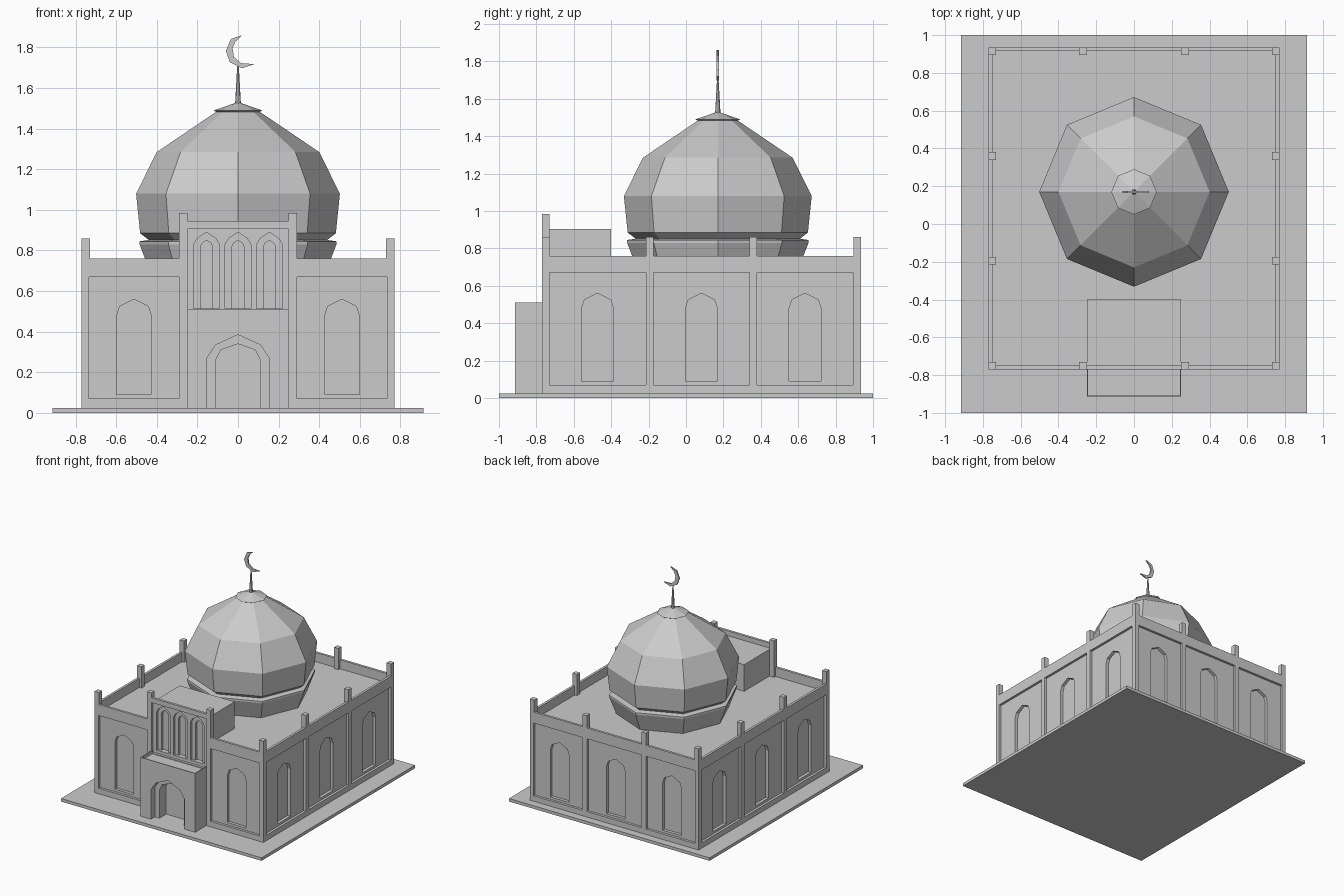
import bpy, bmesh, math

if "Cube" in bpy.data.objects:
    bpy.data.objects.remove(bpy.data.objects["Cube"])

X, Y0, Y1 = 0.77, -0.77, 0.935          # outer faces of the hall
FLOOR, ROOF, TOP = 0.025, 0.685, 0.76


def finish(name, bm):
    bmesh.ops.recalc_face_normals(bm, faces=bm.faces)
    me = bpy.data.meshes.new(name)
    bm.to_mesh(me)
    bm.free()
    ob = bpy.data.objects.new(name, me)
    bpy.context.collection.objects.link(ob)
    return ob


def add_loft(bm, a, b):
    """Closed solid between two matching rings of points."""
    a = [bm.verts.new(p) for p in a]
    b = [bm.verts.new(p) for p in b]
    n = len(a)
    for i in range(n):
        bm.faces.new((a[i], a[(i + 1) % n], b[(i + 1) % n], b[i]))
    bm.faces.new(a)
    bm.faces.new(b)


def add_box(bm, x0, x1, y0, y1, z0, z1):
    ring = [(x0, y0), (x1, y0), (x1, y1), (x0, y1)]
    add_loft(bm, [(x, y, z0) for x, y in ring], [(x, y, z1) for x, y in ring])


def box(name, *dims):
    bm = bmesh.new()
    add_box(bm, *dims)
    return finish(name, bm)


def on_wall(side, u, z, d):
    """Point on a hall wall, d units inward from its face."""
    return {"front": (u, Y0 + d, z), "back": (u, Y1 - d, z),
            "right": (X - d, u, z), "left": (-X + d, u, z)}[side]


def add_cut(bm, side, outline, start, depth):
    add_loft(bm, [on_wall(side, u, z, start) for u, z in outline],
             [on_wall(side, u, z, depth) for u, z in outline])


def rect(u0, u1, z0, z1):
    return [(u0, z0), (u1, z0), (u1, z1), (u0, z1)]


def arch(c, half, z0, spring, haunch, haunch_z, apex):
    return [(c - half, z0), (c + half, z0), (c + half, spring), (c + haunch, haunch_z),
            (c, apex), (c - haunch, haunch_z), (c - half, spring)]


def carve(ob, bm):
    """Subtract the cutter solids from an object and discard them."""
    cutter = finish("cutter", bm)
    cutter.hide_render = True
    mod = ob.modifiers.new("carve", "BOOLEAN")
    mod.operation, mod.solver, mod.object = "DIFFERENCE", "EXACT", cutter
    bpy.context.view_layer.objects.active = ob
    bpy.ops.object.modifier_apply(modifier=mod.name)
    bpy.data.objects.remove(cutter)


def lathe(name, profile, y, sides=8):
    bm = bmesh.new()
    rings = [[bm.verts.new((r * math.cos(2 * math.pi * i / sides),
                            y + r * math.sin(2 * math.pi * i / sides), z))
              for i in range(sides)] for r, z in profile]
    for a, b in zip(rings, rings[1:]):
        for i in range(sides):
            j = (i + 1) % sides
            bm.faces.new((a[i], a[j], b[j], b[i]))
    bm.faces.new(rings[0])
    bm.faces.new(rings[-1])
    return finish(name, bm)


# ground slab and main hall
box("base_slab", -0.915, 0.915, -1, 1, 0, FLOOR)
hall = box("hall_walls", -X, X, Y0, Y1, FLOOR - 0.01, TOP)

# sunken roof behind a thin parapet, and a notch for the front bay
bm = bmesh.new()
add_box(bm, -X + 0.02, X - 0.02, Y0 + 0.02, Y1 - 0.02, ROOF, 1)
carve(hall, bm)
bm = bmesh.new()
add_box(bm, -0.25, 0.25, -0.9, -0.69, 0.49, 0.9)
carve(hall, bm)

# recessed wall panels, each with a deeper pointed window
outer_bays = [(-0.735, -0.29), (0.29, 0.735)]
side_bays = [(-0.73, -0.215), (-0.175, 0.34), (0.38, 0.893)]
walls = {"front": outer_bays, "back": outer_bays + [(-0.25, 0.25)],
         "right": side_bays, "left": side_bays}
panels, windows = bmesh.new(), bmesh.new()
for side, bays in walls.items():
    for u0, u1 in bays:
        c = (u0 + u1) / 2
        add_cut(panels, side, rect(u0, u1, 0.07, 0.67), -0.1, 0.02)
        add_cut(windows, side, arch(c, 0.085, 0.09, 0.48, 0.07, 0.525, 0.56), -0.1, 0.045)
carve(hall, panels)
carve(hall, windows)

# raised front bay with three nested arches
bay = box("front_bay", -0.25, 0.25, -0.75, -0.40, 0.45, 0.905)
for half, spring, haunch, hz, apex, depth in ((0.063, 0.83, 0.045, 0.86, 0.89, 0.04),
                                              (0.03, 0.82, 0.022, 0.835, 0.85, 0.06)):
    bm = bmesh.new()
    for c in (-0.155, 0, 0.155):
        add_cut(bm, "front", arch(c, half, 0.515, spring, haunch, hz, apex), -0.1, depth)
    carve(bay, bm)
box("bay_parapet", -0.25, 0.25, Y0, -0.75, 0.905, 0.945)

# entrance porch with rimmed top and stepped doorway
porch = box("porch", -0.25, 0.25, -0.915, -0.765, FLOOR - 0.01, 0.51)
bm = bmesh.new()
add_box(bm, -0.243, 0.243, -0.908, -0.7, 0.485, 0.6)
carve(porch, bm)
for outline, depth in ((arch(0, 0.153, FLOOR, 0.27, 0.11, 0.335, 0.385), -0.095),
                       (arch(0, 0.112, FLOOR, 0.255, 0.085, 0.31, 0.34), -0.005)):
    bm = bmesh.new()
    add_cut(bm, "front", outline, -0.3, depth)
    carve(porch, bm)

# parapet posts
spots = [(x, y, 0.86) for x in (-0.75, 0.75) for y in (-0.75, -0.195, 0.36, 0.915)]
spots += [(x, 0.915, 0.86) for x in (-0.27, 0.27)]
spots += [(x, -0.75, 0.985) for x in (-0.27, 0.27)]
for x, y, top in spots:
    box("parapet_post", x - 0.02, x + 0.02, y - 0.02, y + 0.02, ROOF - 0.01, top)

# eight-sided drum, dome, cap and spire
CY = 0.17
lathe("dome", [(0.425, ROOF - 0.01), (0.485, 0.83), (0.485, 0.845), (0.44, 0.852),
               (0.482, 0.885), (0.502, 1.08), (0.40, 1.285), (0.105, 1.485)], CY)
lathe("dome_cap", [(0.105, 1.482), (0.12, 1.49), (0.012, 1.527)], CY)
lathe("spire", [(0.015, 1.51), (0.004, 1.71)], CY)

# crescent finial
crescent = [(0.02, 1.86), (-0.035, 1.842), (-0.06, 1.783), (-0.04, 1.728), (0.02, 1.698),
            (0.08, 1.718), (0.015, 1.723), (-0.02, 1.753), (-0.027, 1.797), (-0.012, 1.83)]
bm = bmesh.new()
add_loft(bm, [(x, CY - 0.006, z) for x, z in crescent],
         [(x, CY + 0.006, z) for x, z in crescent])
finish("crescent", bm)
